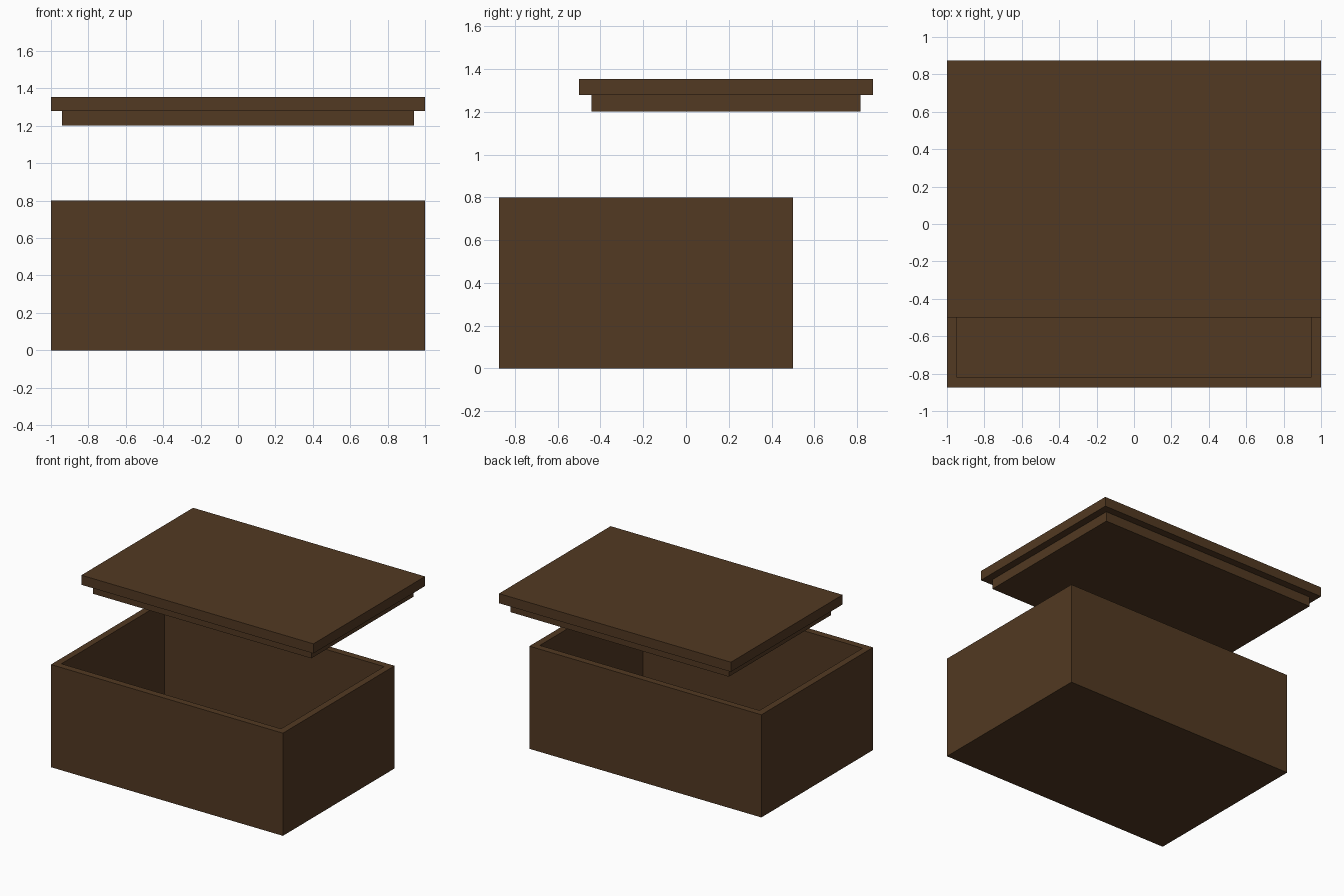
import bpy
import bmesh
from mathutils import Vector

cube = bpy.data.objects.get("Cube")
if cube:
    bpy.data.objects.remove(cube, do_unlink=True)

wood = bpy.data.materials.new("dark_brown_wood")
wood.use_nodes = True
color = (0.084, 0.041, 0.016, 1)
wood.diffuse_color = color
wood.node_tree.nodes["Principled BSDF"].inputs["Base Color"].default_value = color


def stepped_block(name, low, high, inset, step, end):
    """Block whose top (end=1) or bottom (end=-1) face is inset, then moved by step in z."""
    low, high = Vector(low), Vector(high)
    bm = bmesh.new()
    bmesh.ops.create_cube(bm, size=1)
    bmesh.ops.scale(bm, vec=high - low, verts=bm.verts)
    bmesh.ops.translate(bm, vec=(low + high) / 2, verts=bm.verts)
    bm.normal_update()
    face = next(f for f in bm.faces if f.normal.z * end > 0.9)
    bmesh.ops.inset_region(bm, faces=[face], thickness=inset)
    inner = bmesh.ops.extrude_discrete_faces(bm, faces=[face])["faces"][0]
    bmesh.ops.translate(bm, vec=(0, 0, step), verts=inner.verts)
    bmesh.ops.recalc_face_normals(bm, faces=bm.faces)
    mesh = bpy.data.meshes.new(name)
    bm.to_mesh(mesh)
    bm.free()
    mesh.materials.append(wood)
    bpy.context.collection.objects.link(bpy.data.objects.new(name, mesh))


# Open box with a hollow interior
stepped_block("box", (-1, -0.875, 0), (1, 0.5, 0.8), 0.075, -0.725, 1)
# Raised lid, slid back, with a fitting plug underneath
stepped_block("lid", (-1, -0.5, 1.278), (1, 0.875, 1.353), 0.082, -0.076, -1)
